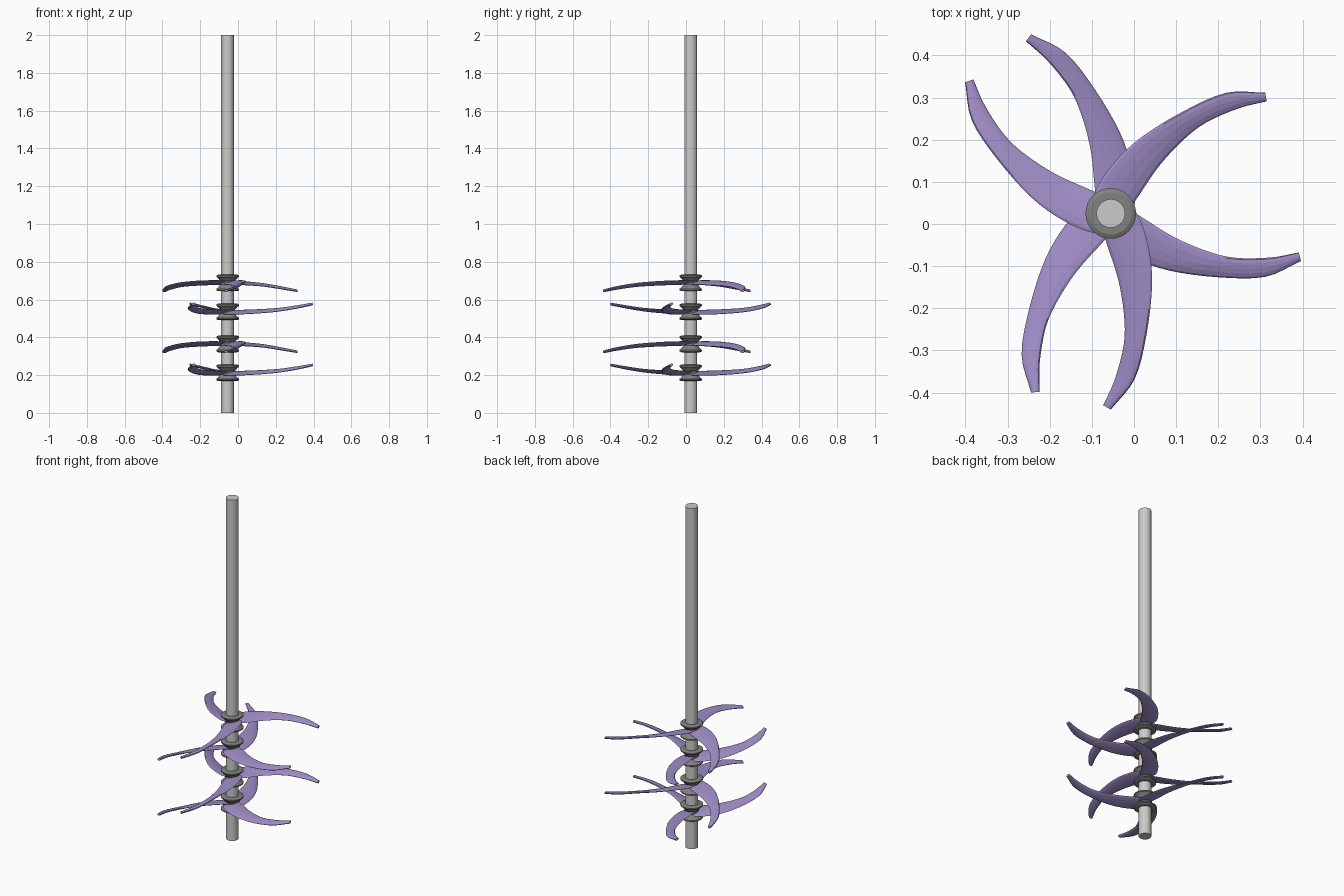
import bpy, bmesh
from math import radians, cos, sin, pi
from mathutils import Matrix, Vector

cube = bpy.data.objects.get("Cube")
if cube:
    bpy.data.objects.remove(cube)

CENTRE = Vector((-0.055, 0.025, 0))


def material(name, rgb):
    m = bpy.data.materials.new(name)
    m.use_nodes = True
    m.diffuse_color = (*rgb, 1)
    m.node_tree.nodes["Principled BSDF"].inputs["Base Color"].default_value = (*rgb, 1)
    return m


purple = material("purple", (0.35, 0.27, 0.57))
steel = material("light steel", (0.6, 0.6, 0.59))
dark = material("dark steel", (0.22, 0.22, 0.21))


def loft(name, rings, mat, closed=False):
    """Skin a list of point rings; cap the ends unless the rings close on themselves."""
    bm = bmesh.new()
    rows = [[bm.verts.new(p) for p in ring] for ring in rings]
    n = len(rows[0])
    pairs = list(zip(rows, rows[1:])) + ([(rows[-1], rows[0])] if closed else [])
    for a, b in pairs:
        for i in range(n):
            bm.faces.new((a[i], a[(i + 1) % n], b[(i + 1) % n], b[i]))
    if not closed:
        bm.faces.new(rows[0])
        bm.faces.new(rows[-1])
    bmesh.ops.recalc_face_normals(bm, faces=bm.faces)
    mesh = bpy.data.meshes.new(name)
    bm.to_mesh(mesh)
    bm.free()
    mesh.materials.append(mat)
    return mesh


def place(name, mesh, matrix):
    ob = bpy.data.objects.new(name, mesh)
    bpy.context.collection.objects.link(ob)
    ob.matrix_world = matrix
    return ob


def lathe(name, profile, mat, closed=False, sides=32):
    rings = [[(r * cos(2 * pi * i / sides), r * sin(2 * pi * i / sides), z)
              for i in range(sides)] for r, z in profile]
    return loft(name, rings, mat, closed)


def smooth_path(points, steps=4):
    """Catmull-Rom interpolation through the points."""
    pts = [Vector(p) for p in points]
    ext = [2 * pts[0] - pts[1]] + pts + [2 * pts[-1] - pts[-2]]
    out = []
    for a, b, c, d in zip(ext, ext[1:], ext[2:], ext[3:]):
        for k in range(steps):
            t = k / steps
            out.append(0.5 * (2 * b + (c - a) * t + (2 * a - 5 * b + 4 * c - d) * t ** 2
                              + (3 * b - a - 3 * c + d) * t ** 3))
    return out + [pts[-1]]


# Blade: a thin, curved section between an outer and an inner edge
outer = smooth_path([(-.02, .03, .01), (0, .062, .012), (.072, .088, .012), (.165, .098, .008),
                     (.285, .085, -.002), (.392, .057, -.02), (.465, 0, -.04)])
inner = smooth_path([(.03, -.02, -.006), (.068, -.011, -.008), (.155, .017, -.011),
                     (.238, .031, -.015), (.309, .031, -.021), (.392, .01, -.033),
                     (.455, -.018, -.043)])
rings = []
for a, b in zip(outer, inner):
    mid, half = (a + b) / 2, (a - b) / 2
    rings.append([mid + half * cos(pi * k / 6) + Vector((0, 0, .007 * sin(pi * k / 6)))
                  for k in range(12)])
blade_mesh = loft("blade", rings, purple)

# Clamping collar: flange with a cone narrowing towards the blades
collar_mesh = lathe("collar", [(.032, .044), (.05, .044), (.06, .039), (.06, .032),
                               (.053, .027), (.037, .008), (.032, .008)], dark, True)
hub_mesh = lathe("hub", [(.038, -.012), (.038, .012)], dark)

# Shaft
objects = [place("shaft", lathe("shaft", [(.034, 0), (.034, 2)], steel),
                 Matrix.Translation(CENTRE))]

# Four blade layers, every second one turned upside down
flip = (Matrix.Rotation(radians(12), 4, 'Z') @ Matrix.Rotation(pi, 4, 'X')
        @ Matrix.Rotation(radians(-12), 4, 'Z'))
turn_over = Matrix.Rotation(pi, 4, 'X')
for layer, z in enumerate((.688, .535, .365, .212)):
    base = Matrix.Translation(CENTRE + Vector((0, 0, z)))
    objects.append(place("hub", hub_mesh, base))
    objects.append(place("upper_collar", collar_mesh, base))
    objects.append(place("lower_collar", collar_mesh, base @ turn_over))
    if layer % 2:
        base = base @ flip
    for angle in (38, 138, 270):
        objects.append(place("blade", blade_mesh,
                             base @ Matrix.Rotation(radians(angle), 4, 'Z')))

# Smooth shading with sharp edges kept
for ob in bpy.context.view_layer.objects:
    ob.select_set(ob in objects)
bpy.context.view_layer.objects.active = objects[0]
bpy.ops.object.shade_smooth_by_angle(angle=radians(35))
